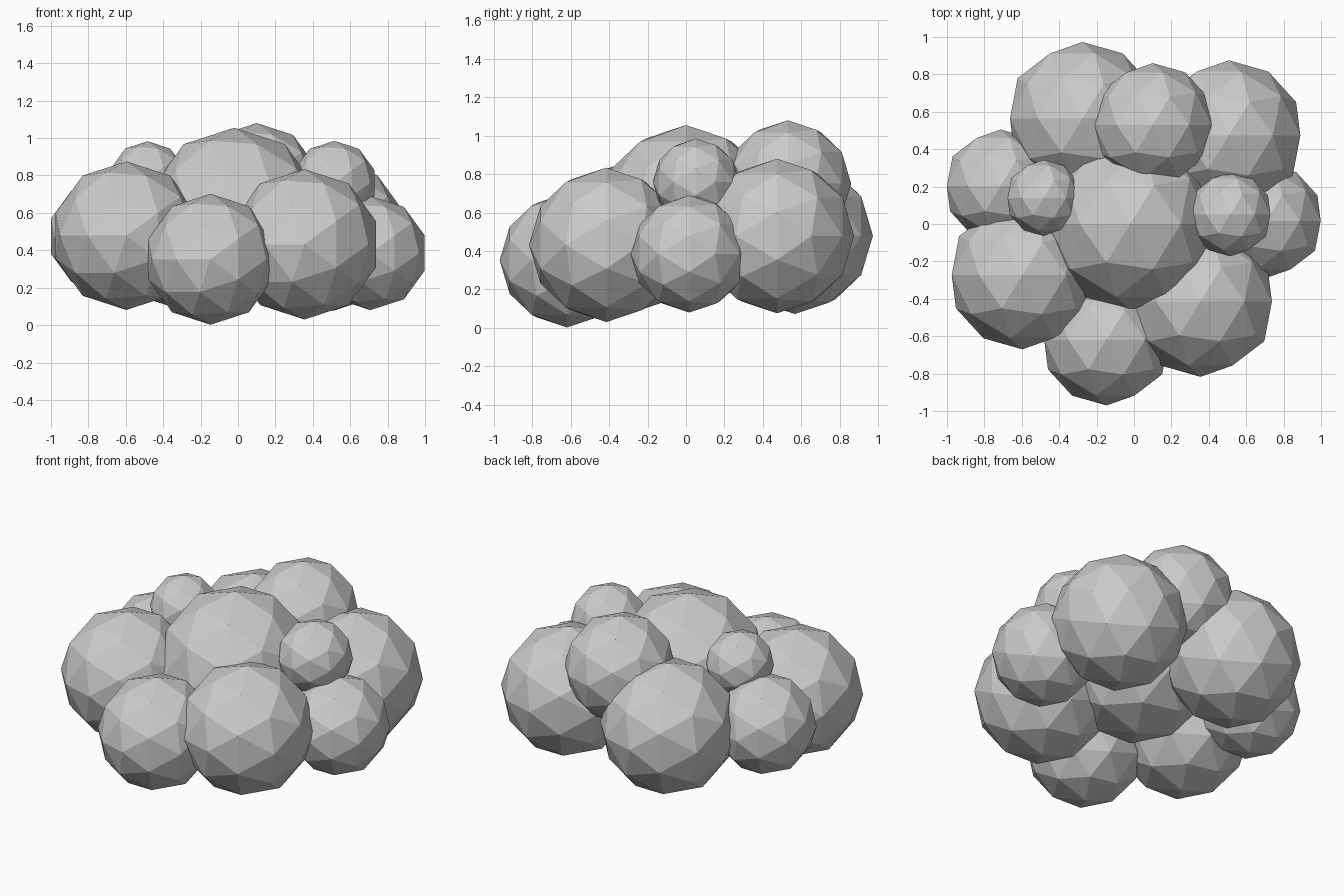
import bpy
import bmesh
from math import radians
from mathutils import Matrix

cube = bpy.data.objects.get("Cube")
if cube:
    bpy.data.objects.remove(cube, do_unlink=True)

# One plain grey for the whole cloud
grey = bpy.data.materials.new("cloud_grey")
grey.use_nodes = True
colour = (0.6, 0.6, 0.6, 1.0)
grey.diffuse_color = colour
grey.node_tree.nodes["Principled BSDF"].inputs["Base Color"].default_value = colour


def puff(name, x, y, z, radius):
    """Flat-faced icosphere with its poles along y."""
    bm = bmesh.new()
    bmesh.ops.create_icosphere(bm, subdivisions=2, radius=radius,
                               matrix=Matrix.Rotation(radians(-90), 4, 'X'))
    mesh = bpy.data.meshes.new(name)
    bm.to_mesh(mesh)
    bm.free()
    mesh.materials.append(grey)
    obj = bpy.data.objects.new(name, mesh)
    obj.location = (x, y, z)
    bpy.context.collection.objects.link(obj)


# Puffs: name, centre, radius
puffs = [
    ("centre_puff", -0.02, 0.0, 0.595, 0.46),
    # Lower ring
    ("front_puff", -0.147, -0.62, 0.352, 0.35),
    ("front_right_puff", -0.597, -0.273, 0.478, 0.397),
    ("front_left_puff", 0.355, -0.415, 0.432, 0.402),
    ("left_puff", 0.708, 0.017, 0.385, 0.305),
    ("back_left_puff", 0.507, 0.473, 0.478, 0.402),
    ("back_right_puff", -0.275, 0.565, 0.48, 0.408),
    ("right_puff", -0.713, 0.203, 0.475, 0.302),
    # Upper puffs
    ("top_back_puff", 0.1, 0.53, 0.75, 0.33),
    ("top_right_puff", -0.483, 0.14, 0.78, 0.203),
    ("top_left_puff", 0.515, 0.052, 0.76, 0.225),
]
for p in puffs:
    puff(*p)
